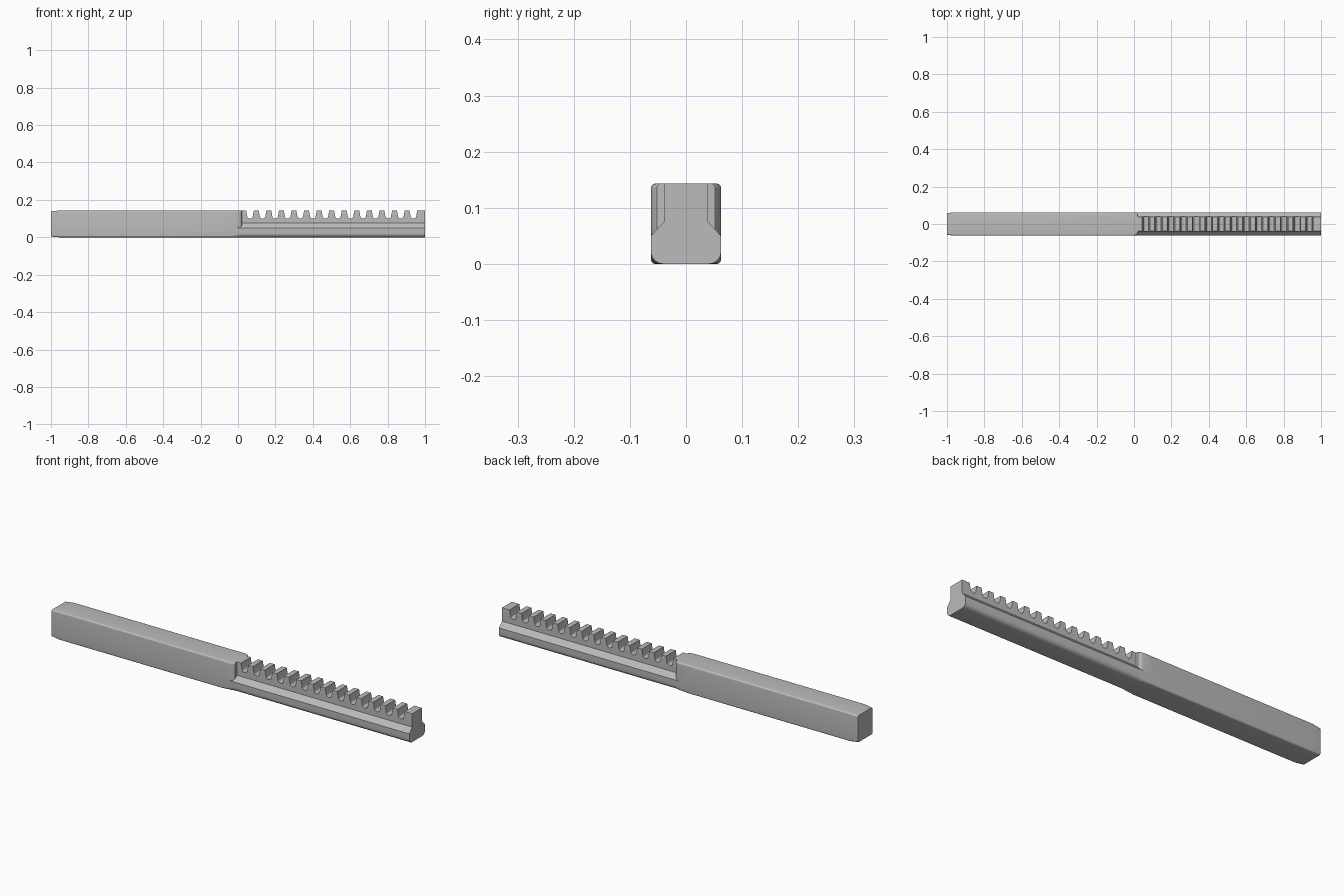
import bpy, bmesh, math

cube = bpy.data.objects.get("Cube")
if cube:
    bpy.data.objects.remove(cube)

# Main dimensions
HALF_W, HEIGHT = 0.0625, 0.143
LEDGE_Z, RACK_HALF = 0.05, 0.039
PITCH, FIRST_GAP, GAPS = 0.0672, 0.064, 14
ARC_STEPS = 6

steel = bpy.data.materials.new("grey steel")
steel.use_nodes = True
GREY = (0.5, 0.5, 0.5, 1)
steel.diffuse_color = GREY
steel.node_tree.nodes["Principled BSDF"].inputs["Base Color"].default_value = GREY


def arc(cx, cz, rx, rz, start, end):
    """Points along an elliptical arc, angles in degrees."""
    angles = [math.radians(start + (end - start) * i / ARC_STEPS)
              for i in range(ARC_STEPS + 1)]
    return [(cx + rx * math.cos(a), cz + rz * math.sin(a)) for a in angles]


def section(inset=0.0, bottom_r=0.008, top_r=0.008, upper=None):
    """Cross-section: rounded bottom, 45 degree ledge, narrower upper body."""
    w = HALF_W - inset
    upper = w if upper is None else upper
    bottom, top = inset, HEIGHT - inset
    half = arc(w - bottom_r, bottom + bottom_r, bottom_r, bottom_r, -90, 0)
    half += [(w, LEDGE_Z), (upper, LEDGE_Z + max(w - upper, 0.001) * 1.07)]
    half += arc(upper - top_r, top - top_r, top_r, top_r, 0, 90)
    return half + [(-y, z) for y, z in reversed(half)]


def loft(name, stations):
    """Skin a list of (x, outline) stations, closing both ends."""
    bm = bmesh.new()
    rings = [[bm.verts.new((x, y, z)) for y, z in outline] for x, outline in stations]
    n = len(rings[0])
    for a, b in zip(rings, rings[1:]):
        for i in range(n):
            j = (i + 1) % n
            bm.faces.new((a[i], a[j], b[j], b[i]))
    bm.faces.new(rings[0])
    bm.faces.new(rings[-1])
    bmesh.ops.recalc_face_normals(bm, faces=bm.faces)
    return add_object(name, bm)


def add_object(name, bm):
    mesh = bpy.data.meshes.new(name)
    bm.to_mesh(mesh)
    bm.free()
    mesh.materials.append(steel)
    obj = bpy.data.objects.new(name, mesh)
    bpy.context.collection.objects.link(obj)
    return obj


# Square shank with tapered tip, running out into the narrower rack
bar = loft("toothed_bar", [
    (-1.0, section(inset=0.004)),
    (-0.955, section()),
    (-0.05, section()),
    (0.0, section(bottom_r=0.016)),
    (0.012, section(bottom_r=0.02, upper=0.0585)),
    (0.02, section(bottom_r=0.022, upper=0.052)),
    (0.021, section(bottom_r=0.022, top_r=0.001, upper=RACK_HALF)),
    (1.0, section(bottom_r=0.022, top_r=0.001, upper=RACK_HALF)),
])

# Round-bottomed gaps between the teeth
gap = [(-0.023, 0.16), (-0.0205, HEIGHT)] + arc(0, 0.1145, 0.0155, 0.0145, 180, 360)
gap += [(0.0205, HEIGHT), (0.023, 0.16)]
bm = bmesh.new()
for k in range(GAPS):
    cx = FIRST_GAP + k * PITCH
    ends = [[bm.verts.new((cx + x, y, z)) for x, z in gap] for y in (-0.1, 0.1)]
    for i in range(len(gap)):
        j = (i + 1) % len(gap)
        bm.faces.new((ends[0][i], ends[0][j], ends[1][j], ends[1][i]))
    for end in ends:
        bm.faces.new(end)
bmesh.ops.recalc_face_normals(bm, faces=bm.faces)
cutter = add_object("tooth_gap_cutter", bm)
cutter.hide_render = True

# Cut the gaps, then drop the cutter
bpy.context.view_layer.objects.active = bar
bar.select_set(True)
cut = bar.modifiers.new("tooth gaps", 'BOOLEAN')
cut.operation, cut.solver, cut.object = 'DIFFERENCE', 'EXACT', cutter
bpy.ops.object.modifier_apply(modifier=cut.name)
bpy.data.objects.remove(cutter)
bpy.ops.object.shade_smooth_by_angle(angle=math.radians(30))
